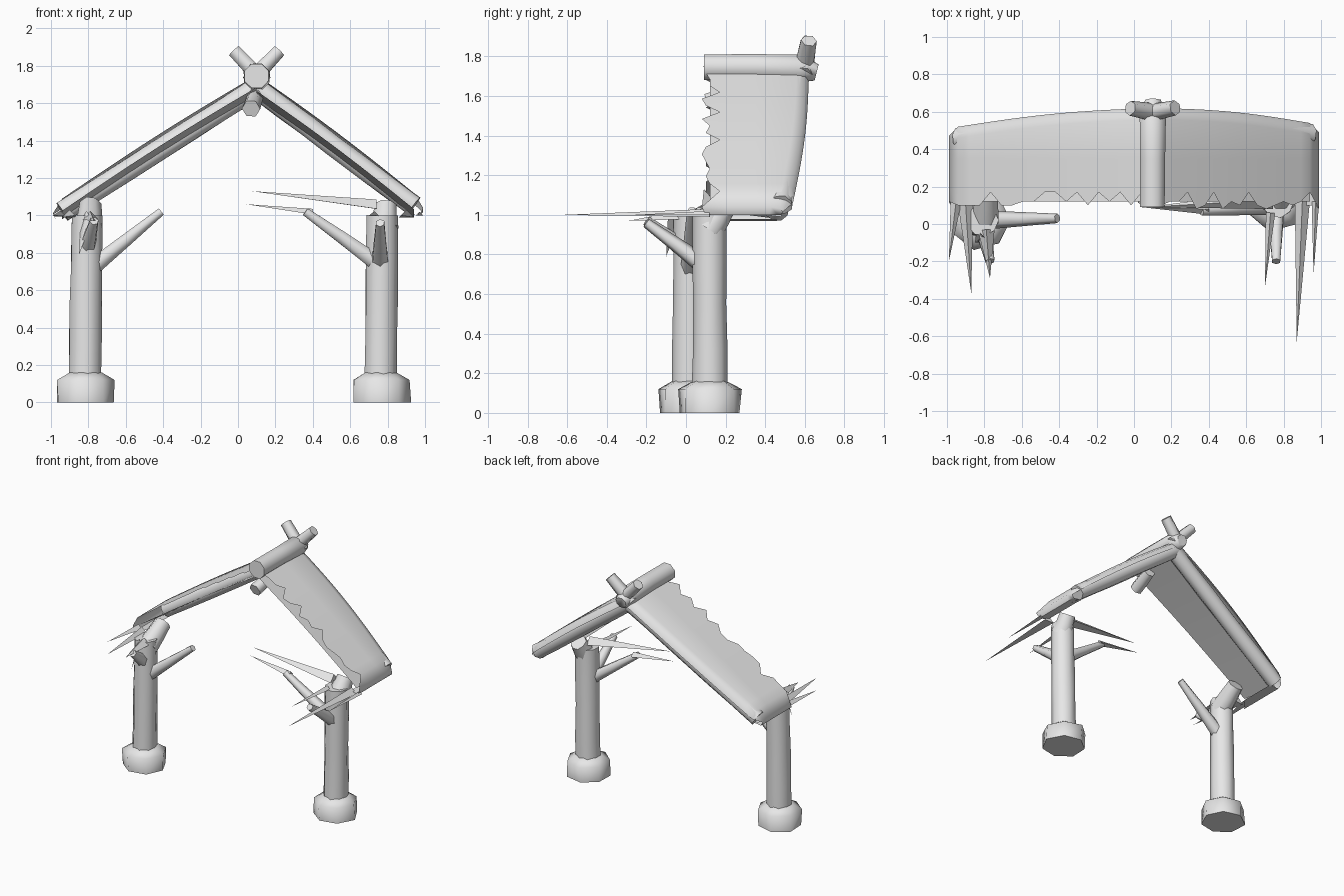
import bpy, bmesh, random
from math import sin, cos, tau
from mathutils import Vector

random.seed(4)
default_cube = bpy.data.objects.get("Cube")
if default_cube:
    bpy.data.objects.remove(default_cube)

grey_level = (0.8, 0.8, 0.8, 1)
grey = bpy.data.materials.new("plain_grey")
grey.use_nodes = True
grey.diffuse_color = grey_level
grey.node_tree.nodes["Principled BSDF"].inputs["Base Color"].default_value = grey_level


def finish(name, bm, angle=1.2):
    """Turn a bmesh into a shaded, coloured object."""
    bmesh.ops.recalc_face_normals(bm, faces=bm.faces)
    mesh = bpy.data.meshes.new(name)
    bm.to_mesh(mesh)
    bm.free()
    mesh.materials.append(grey)
    obj = bpy.data.objects.new(name, mesh)
    bpy.context.collection.objects.link(obj)
    bpy.ops.object.select_all(action='DESELECT')
    obj.select_set(True)
    bpy.context.view_layer.objects.active = obj
    bpy.ops.object.shade_smooth_by_angle(angle=angle)


def bridge(bm, rows, closed=False):
    """Fill quads between neighbouring rows of vertices."""
    for row, following in zip(rows, rows[1:]):
        count = len(row)
        for here in range(count if closed else count - 1):
            there = (here + 1) % count
            bm.faces.new((row[here], row[there], following[there], following[here]))


def log(name, path, radii, sides=8, wobble=0.04):
    """Round timber swept along the path points."""
    points = [Vector(point) for point in path]
    bm = bmesh.new()
    rings = []
    for index, (point, radius) in enumerate(zip(points, radii)):
        before = points[max(index - 1, 0)]
        after = points[min(index + 1, len(points) - 1)]
        direction = (after - before).normalized()
        across = Vector((0, 1, 0)) if abs(direction.y) < 0.9 else Vector((1, 0, 0))
        u = direction.cross(across).normalized()
        v = direction.cross(u)
        ring = []
        for side in range(sides):
            turn = tau * (side + 0.5) / sides
            reach = radius * (1 + random.uniform(-wobble, wobble))
            ring.append(bm.verts.new(point + (u * cos(turn) + v * sin(turn)) * reach))
        rings.append(ring)
    bridge(bm, rings, closed=True)
    bm.faces.new(rings[0])
    bm.faces.new(rings[-1])
    finish(name, bm)


def beam(name, start, end, thick, thin, sides=8, steps=4):
    """Straight tapering timber with slightly uneven rings."""
    start, end = Vector(start), Vector(end)
    shares = [step / steps for step in range(steps + 1)]
    path = [start.lerp(end, share) for share in shares]
    log(name, path, [thick + (thin - thick) * share for share in shares], sides)


def splinter(name, root, tip, width):
    """Thin wedge running from a broad flat root to a point."""
    root, tip = Vector(root), Vector(tip)
    across = (tip - root).cross(Vector((0, 0, 1))).normalized() * width / 2
    lift = Vector((0, 0, width / 4))
    bm = bmesh.new()
    corners = [root + across - lift, root - across - lift, root + lift, tip]
    bmesh.ops.convex_hull(bm, input=[bm.verts.new(corner) for corner in corners])
    finish(name, bm, 0.3)


# Posts with flared footings and heads leaning back under the roof
for side, x, y in (("right", -0.82, 0.02), ("left", 0.76, 0.12)):
    foot_heights = (0, 0.12, 0.16)
    log(side + "_footing", [(x, y, height) for height in foot_heights], (0.16, 0.16, 0.09), sides=7)
    beam(side + "_post", (x, y, 0.1), (x + 0.01, y, 1), 0.09, 0.085, sides=9)
    beam(side + "_post_head", (x + 0.02, y, 0.93), (x + 0.03, 0.2, 1.05), 0.08, 0.06, steps=2)

# Diagonal braces
braces = {
    "right_brace": ((-0.78, 0.02, 0.72), (-0.41, 0.03, 1.02)),
    "left_brace": ((0.74, 0.1, 0.75), (0.36, 0.07, 1.02)),
    "left_front_brace": ((0.76, 0.1, 0.74), (0.76, -0.2, 0.96)),
    "right_front_brace": ((-0.81, 0, 0.82), (-0.77, -0.2, 0.97)),
}
for name, (foot, head) in braces.items():
    beam(name, foot, head, 0.05, 0.025, sides=6, steps=2)

# Each roof half: a torn upper skin, a lower skin and a log along the back edge
peak = Vector((0.1, 0.62, 1.75))
eaves = {"right": Vector((-0.94, 0.52, 1.09)), "left": Vector((0.94, 0.54, 1.12))}
segments = 18
for side, eave in eaves.items():
    outward = 1 if side == "left" else -1
    bulge = Vector((0, 0.02, 0.015))
    edge = []
    for step in range(segments + 1):
        share = step / segments
        edge.append(peak.lerp(eave, share) + bulge * sin(tau * share / 2))
    # Rounded lip curling under the eave
    lip = [eave + Vector((outward * out, -inset, -down))
           for out, inset, down in ((0.05, 0.05, 0.08), (0.03, 0.06, 0.12), (-0.04, 0.06, 0.11))]

    bm = bmesh.new()
    columns = []
    for x, back, top in edge + lip:
        torn = random.choice((0.08, 0.1, 0.1, 0.12, 0.17))
        roll = 0.06 * max(0, min(1, (top - 1) * 10))
        column = [(torn, top), (0.2, top), (0.35, top), (back - 0.06, top),
                  (back - 0.015, top - roll / 3), (back, top - roll)]
        columns.append([bm.verts.new((x, y, z)) for y, z in column])
    bridge(bm, columns)
    finish(side + "_roof_skin", bm)

    depth = 0.11 if side == "right" else 0.13
    bm = bmesh.new()
    rows = []
    for x, back, top in edge[::3]:
        rows.append([bm.verts.new((x, 0.12, top - depth + 0.045)),
                     bm.verts.new((x, back - 0.06, top - depth))])
    bridge(bm, rows)
    finish(side + "_roof_underside", bm)

    inset = Vector((0, -0.062, -0.07))
    beam(side + "_rafter", peak + inset, eave + inset, 0.06, 0.06, steps=6)

# Ridge log, crossed finials and the stub below the peak
x = peak.x
log("ridge_log", [(x, 0.09, 1.745), (x, 0.35, 1.745), (x, 0.58, 1.74), (x, 0.66, 1.72)],
    (0.07, 0.07, 0.075, 0.045))
for side, lean in (("left", 1), ("right", -1)):
    beam(side + "_finial", (x - lean * 0.04, 0.59, 1.71), (x + lean * 0.12, 0.62, 1.88),
         0.05, 0.04, sides=6, steps=2)
beam("peak_stub", (0.07, 0.11, 1.57), (0.09, 0.28, 1.63), 0.05, 0.045, sides=6, steps=2)

# Splinters around the tops of the posts: root, tip, width
splinters = {
    "left_inner_splinter": ((0.74, 0.13, 1.06), (0.07, 0.09, 1.13), 0.1),
    "left_brace_splinter": ((0.4, 0.08, 1.02), (0.04, 0.09, 1.06), 0.06),
    "left_long_splinter": ((0.9, 0.12, 1.01), (0.87, -0.63, 1), 0.08),
    "left_edge_splinter": ((0.97, 0.12, 1.01), (0.96, -0.27, 1), 0.04),
    "left_thin_splinter": ((0.73, 0.06, 1.01), (0.7, -0.34, 1), 0.05),
    "right_edge_splinter": ((-0.95, 0.13, 1.01), (-0.99, -0.2, 1), 0.06),
    "right_long_splinter": ((-0.9, 0.1, 1.01), (-0.87, -0.37, 1), 0.08),
    "right_thin_splinter": ((-0.79, -0.03, 1), (-0.77, -0.29, 0.97), 0.09),
    "right_hanging_splinter": ((-0.81, -0.06, 1), (-0.85, -0.1, 0.79), 0.09),
}
for name, (root, tip, width) in splinters.items():
    splinter(name, root, tip, width)
